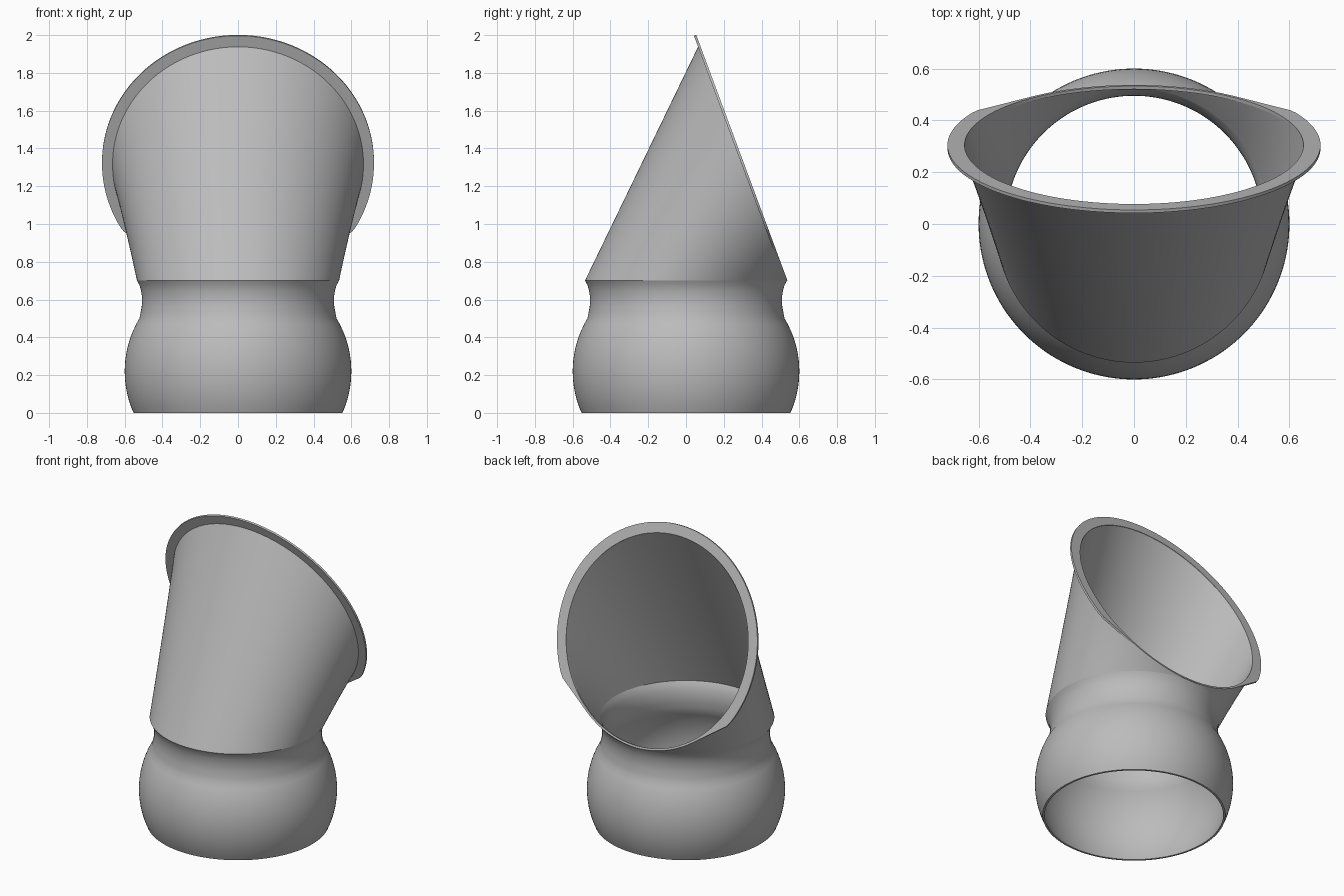
import bpy, bmesh
from math import sin, cos, pi, radians, sqrt
from mathutils import Vector

cube = bpy.data.objects.get("Cube")
if cube:
    bpy.data.objects.remove(cube)

SEG = 144
WALL = 0.013
ANGLES = [2 * pi * i / SEG for i in range(SEG)]

grey = bpy.data.materials.new("plain grey")
grey.use_nodes = True
COLOUR = (0.5, 0.5, 0.5, 1)
grey.diffuse_color = COLOUR
grey.node_tree.nodes["Principled BSDF"].inputs["Base Color"].default_value = COLOUR


def shell(name, rings):
    """Skin a closed loop of rings into a hollow tube."""
    bm = bmesh.new()
    loops = [[bm.verts.new(p) for p in ring] for ring in rings]
    for a, b in zip(loops, loops[1:] + loops[:1]):
        for i in range(SEG):
            j = (i + 1) % SEG
            bm.faces.new((a[i], a[j], b[j], b[i]))
    bmesh.ops.recalc_face_normals(bm, faces=bm.faces)
    mesh = bpy.data.meshes.new(name)
    bm.to_mesh(mesh)
    bm.free()
    mesh.materials.append(grey)
    obj = bpy.data.objects.new(name, mesh)
    bpy.context.collection.objects.link(obj)
    bpy.ops.object.select_all(action="DESELECT")
    obj.select_set(True)
    bpy.context.view_layer.objects.active = obj
    bpy.ops.object.shade_smooth_by_angle(angle=radians(30))
    return obj


def level_ring(r, z):
    return [Vector((r * cos(a), r * sin(a), z)) for a in ANGLES]


# Tilted plane of the hood opening
CENTRE = Vector((0, 0.302, 1.325))
UP = Vector((0, -0.348, 0.9375)).normalized()
NORMAL = Vector((0, 0.9375, 0.348)).normalized()


def tilted_ring(radius, offset):
    return [CENTRE + Vector((radius(a) * cos(a), 0, 0))
            - UP * radius(a) * sin(a) + NORMAL * offset for a in ANGLES]


# Bulbous collar with a narrow neck
profile = []
for i in range(17):
    z = 0.5 * i / 16
    profile.append((0.06 + sqrt(0.54 ** 2 - (z - 0.22) ** 2), z))
profile += [(0.516, 0.53), (0.510, 0.56), (0.508, 0.59), (0.509, 0.62),
            (0.514, 0.65), (0.522, 0.677), (0.535, 0.7)]
outer = [level_ring(r, z) for r, z in profile]
inner = [level_ring(r - WALL, z) for r, z in reversed(profile)]
shell("collar", outer + inner)

# Hood lofted from the neck to the tilted opening
HOOD = 0.667


def loft(base, top, steps=8):
    return [[p.lerp(q, k / steps) for p, q in zip(base, top)]
            for k in range(steps + 1)]


outside = loft(level_ring(0.535, 0.7), tilted_ring(lambda a: HOOD, 0))
inside = loft(level_ring(0.535 - WALL, 0.7), tilted_ring(lambda a: HOOD - WALL, 0))
shell("hood", outside + inside[::-1])


# Flat flange round the opening, trimmed straight down to the hood at the bottom
def flange_radius(a):
    away = abs((a - pi / 2 + pi) % (2 * pi) - pi)
    start = radians(36)
    if away < start:
        return HOOD
    if away > radians(58):
        return 0.72
    return min(0.72, HOOD / cos(away - start))


hole = lambda a: HOOD - WALL
shell("flange", [tilted_ring(hole, -0.01), tilted_ring(flange_radius, -0.01),
                 tilted_ring(flange_radius, 0.003), tilted_ring(hole, 0.003)])
